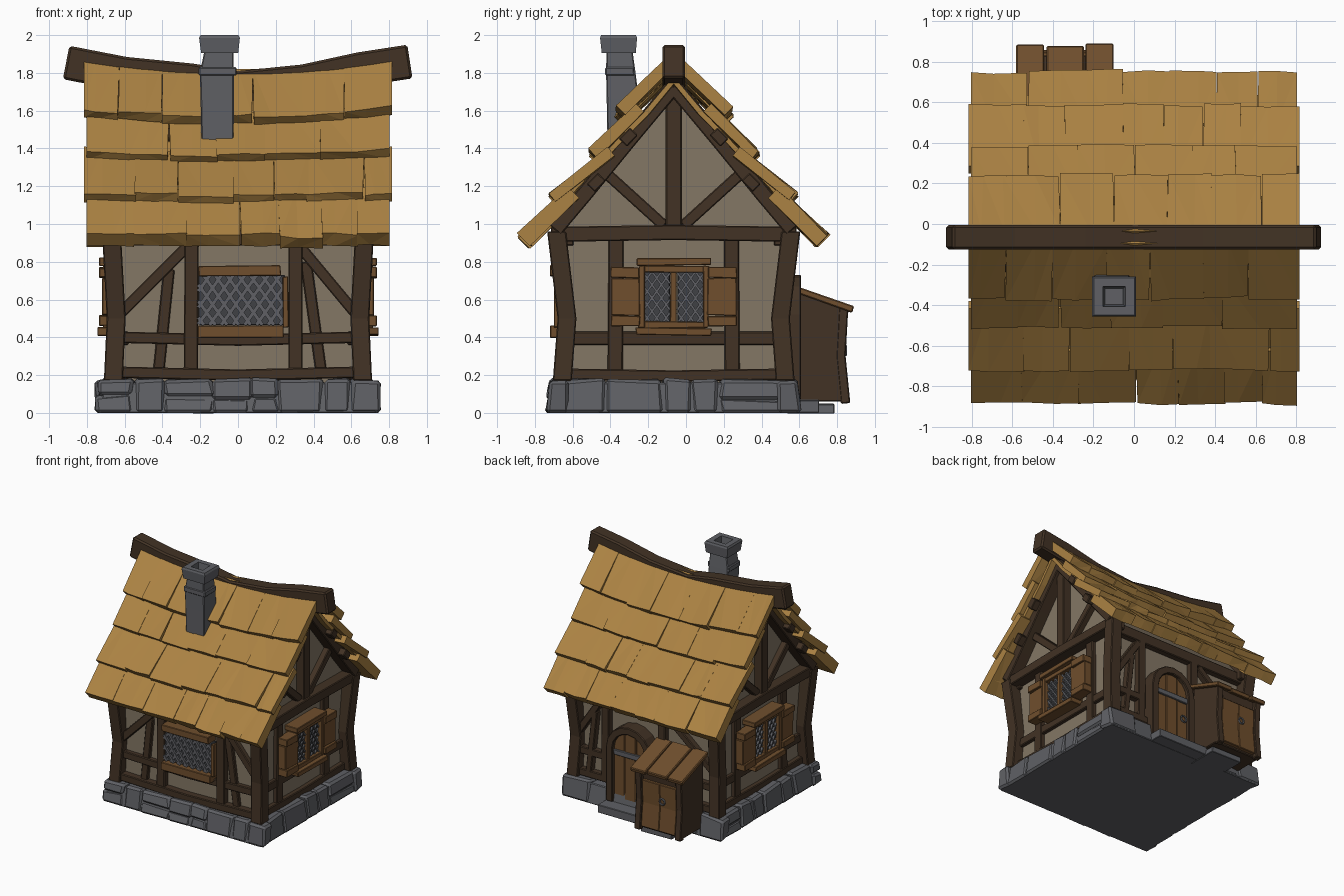
import bpy, bmesh, math, random
from mathutils import Vector as V

if "Cube" in bpy.data.objects:
    bpy.data.objects.remove(bpy.data.objects["Cube"])

random.seed(7)
R = random.uniform
CY = -0.065  # house centre line in y


def material(name, r, g, b):
    m = bpy.data.materials.new(name)
    m.diffuse_color = (r, g, b, 1)
    m.use_nodes = True
    m.node_tree.nodes["Principled BSDF"].inputs["Base Color"].default_value = m.diffuse_color
    return m


THATCH = material("shingle", 0.41, 0.225, 0.056)
DARK = material("dark_timber", 0.054, 0.032, 0.018)
WOOD = material("light_timber", 0.16, 0.077, 0.026)
PLASTER = material("plaster", 0.23, 0.185, 0.13)
STONE = material("stone", 0.115, 0.118, 0.13)
GLASS = material("window_backing", 0.05, 0.052, 0.058)

# Wall frames: (u along the wall, z up, d outward) -> world
front = lambda u, z, d: V((u, CY - d, z))
back = lambda u, z, d: V((u, CY + d, z))
right = lambda u, z, d: V((d, CY + u, z))
left = lambda u, z, d: V((-d, CY + u, z))
side = lambda y, z, x: V((x, y, z))


def finish(name, bm, mat, bevel=0):
    bmesh.ops.recalc_face_normals(bm, faces=bm.faces)
    me = bpy.data.meshes.new(name)
    bm.to_mesh(me)
    bm.free()
    ob = bpy.data.objects.new(name, me)
    bpy.context.collection.objects.link(ob)
    me.materials.append(mat)
    if bevel:
        mod = ob.modifiers.new("bevel", "BEVEL")
        mod.width, mod.segments = bevel, 1
    return ob


def skin(bm, rings):
    """Closed tube through equal-length rings, capped at both ends."""
    vs = [[bm.verts.new(p) for p in r] for r in rings]
    n = len(vs[0])
    for a, b in zip(vs, vs[1:]):
        for i in range(n):
            bm.faces.new((a[i], a[(i + 1) % n], b[(i + 1) % n], b[i]))
    bm.faces.new(vs[0])
    bm.faces.new(vs[-1])


def prism(name, wall, poly, d0, d1, mat, bevel=0.006):
    bm = bmesh.new()
    skin(bm, [[wall(u, z, d) for u, z in poly] for d in (d0, d1)])
    return finish(name, bm, mat, bevel)


def rect(name, wall, u0, u1, z0, z1, d0, d1, mat, j=0.004):
    q = [(u0, z0), (u1, z0), (u1, z1), (u0, z1)]
    return prism(name, wall, [(u + R(-j, j), z + R(-j, j)) for u, z in q], d0, d1, mat, 0.004)


def beam(name, wall, pts, w, d0, d1, mat=DARK, bevel=0.006):
    """Bent timber: a ribbon of width w along pts, from depth d0 to d1."""
    a, b = [], []
    for i, p in enumerate(pts):
        t = (V(pts[min(i + 1, len(pts) - 1)]) - V(pts[max(i - 1, 0)])).normalized()
        n = V((-t.y, t.x)) * w / 2
        a.append(V(p) + n)
        b.append(V(p) - n)
    return prism(name, wall, [tuple(p) for p in a + b[::-1]], d0, d1, mat, bevel)


def loft(name, secs, mat, bevel=0.006):
    bm = bmesh.new()
    skin(bm, [[(x + i * hx, y + k * hy, z) for i, k in ((-1, -1), (1, -1), (1, 1), (-1, 1))]
              for x, y, hx, hy, z in secs])
    return finish(name, bm, mat, bevel)


def lattice(name, wall, u0, u1, z0, z1, d, step, w):
    rect(name + "_backing", wall, u0, u1, z0, z1, d - 0.03, d, GLASS, 0)
    m, k = 1.4, 0
    c = u0 - (z1 - z0) / m
    while c < u1:
        a, b = max(u0, c), min(u1, c + (z1 - z0) / m)
        if b - a > 0.012:
            k += 1
            line = [(a, z0 + m * (a - c)), (b, z0 + m * (b - c))]
            beam(f"{name}_bar_{k}", wall, line, w, d - 0.005, d + 0.012, STONE, 0)
            beam(f"{name}_cross_bar_{k}", wall, [(u0 + u1 - u, z) for u, z in line],
                 w, d - 0.005, d + 0.018, STONE, 0)
        c += step


def ring(name, loc, r):
    bpy.ops.mesh.primitive_torus_add(location=loc, rotation=(math.pi / 2, 0, 0), major_radius=r,
                                     minor_radius=0.008, major_segments=10, minor_segments=5)
    ob = bpy.context.object
    ob.name = name
    ob.data.materials.append(STONE)


# Plaster body with gables
prism("plaster_walls", right, [(-0.56, 0.1), (0.56, 0.1), (0.56, 0.9), (0.6, 0.97), (0, 1.72),
                               (-0.6, 0.97), (-0.56, 0.9)], -0.62, 0.62, PLASTER, 0)

# Stone foundation: core, loose stones, doorstep
loft("foundation_core", [(0, CY, 0.73, 0.67, 0), (0, CY, 0.71, 0.64, 0.16)], STONE)
bm = bmesh.new()


def stone(wall, u0, u1, z0, z1, d0, d1):
    rings = []
    for z, k, h in ((z0, 0, 0), (z1, 0.025, 0.012)):
        rings.append([wall(u + R(-.015, .015), z + R(-h, h), d + R(-.008, .004))
                      for u, d in ((u0 + 0.002, d0), (u1 - 0.002, d0), (u1 - 0.002, d1 - k), (u0 + 0.002, d1 - k))])
    skin(bm, rings)


for wall, L, d in ((front, 0.75, 0.685), (back, 0.75, 0.685), (left, 0.6, 0.75), (right, 0.6, 0.75)):
    u = -L
    while u < L - 0.02:
        w = R(0.14, 0.32)
        e = L if u + w > L - 0.1 else u + w
        if not (wall is back and e > -0.08 and u < 0.3):
            split = R(0.07, 0.11) if R(0, 1) < 0.3 else 0
            if split:
                stone(wall, u, e, 0, split, d - 0.13, d)
            stone(wall, u, e, split, 0.178, d - 0.13, d - 0.005)
        u = e
finish("foundation_stones", bm, STONE, 0.016)
rect("doorstep", back, -0.3, 0.33, 0, 0.07, 0.6, 0.77, STONE)
rect("shed_footing", back, -0.42, -0.13, 0, 0.045, 0.6, 0.85, STONE)

# Bent corner posts
for sx in (-1, 1):
    for sy in (-1, 1):
        loft("corner_post", [(sx * x, CY + sy * y, 0.05, 0.05, z) for x, y, z in
                             ((0.66, 0.59, 0.17), (0.645, 0.565, 0.5), (0.67, 0.62, 0.96))], DARK)

# Gable ends: framing, window, shutters
for wall, tag in ((right, "right_"), (left, "left_")):
    def B(n, pts, w, d=0.66, m=DARK):
        beam(tag + n, wall, pts, w, 0.58, d, m)
    B("sill_beam", [(-0.58, 0.205), (0, 0.195), (0.58, 0.205)], 0.06)
    B("middle_beam", [(-0.58, 0.395), (0.58, 0.395)], 0.07, 0.65)
    B("tie_beam", [(-0.65, 0.945), (0, 0.955), (0.65, 0.945)], 0.08, 0.71)
    B("king_post", [(0, 0.97), (0, 1.72)], 0.085, 0.69)
    for s in (-1, 1):
        B("wall_stud", [(s * 0.31, 0.2), (s * 0.305, 0.92)], 0.08, 0.655)
        B("rafter", [(s * y, z) for y, z in ((0.63, 0.97), (0.47, 1.16), (0.25, 1.43), (0.0, 1.73))], 0.085, 0.72)
        B("gable_brace", [(s * 0.05, 0.99), (s * 0.37, 1.28)], 0.06, 0.67)
        a, b = sorted((s * 0.18, s * 0.333))
        for z0, z1, d in ((0.46, 0.515, 0.735), (0.515, 0.715, 0.72), (0.715, 0.77, 0.735)):
            rect(tag + "shutter_board", wall, a, b, z0, z1, 0.64, d, WOOD)
        lattice(tag + "window", wall, min(s * .02, s * .16), max(s * .02, s * .16), 0.475, 0.755, 0.67, 0.05, 0.012)
        rect(tag + "window_jamb", wall, s * 0.17 - 0.016, s * 0.17 + 0.016, 0.45, 0.78, 0.6, 0.715, WOOD)
    rect(tag + "window_mullion", wall, -0.018, 0.018, 0.46, 0.77, 0.6, 0.705, WOOD)
    for n, z0, z1 in (("head", 0.745, 0.78), ("foot", 0.45, 0.485)):
        rect(tag + "window_" + n, wall, -0.18, 0.18, z0, z1, 0.6, 0.71, WOOD)
    rect(tag + "window_lintel", wall, -0.195, 0.2, 0.78, 0.82, 0.6, 0.735, WOOD)
    rect(tag + "window_sill", wall, -0.2, 0.2, 0.41, 0.45, 0.6, 0.745, WOOD)

# Front wall framing and wide window
def F(n, pts, w, d=0.61):
    beam("front_" + n, front, pts, w, 0.53, d)


F("sill_beam", [(-0.62, 0.215), (0, 0.2), (0.62, 0.215)], 0.06, 0.62)
F("middle_beam", [(-0.62, 0.4), (0, 0.385), (0.62, 0.4)], 0.06, 0.6)
F("eave_beam", [(-0.65, 0.93), (0.65, 0.93)], 0.09, 0.64)
F("left_stud", [(-0.25, 0.2), (-0.245, 0.92)], 0.075)
F("right_stud", [(0.305, 0.2), (0.305, 0.92)], 0.075)
F("left_brace", [(-0.62, 0.53), (-0.26, 0.89)], 0.06, 0.6)
F("right_brace", [(0.62, 0.53), (0.32, 0.89)], 0.06, 0.6)
F("left_slant", [(-0.42, 0.22), (-0.365, 0.76)], 0.06, 0.59)
F("right_slant", [(0.44, 0.22), (0.36, 0.8)], 0.06, 0.59)
lattice("front_window", front, -0.21, 0.25, 0.465, 0.73, 0.605, 0.062, 0.02)
rect("front_window_jamb", front, 0.235, 0.268, 0.45, 0.72, 0.55, 0.635, WOOD)
rect("front_window_lintel", front, -0.21, 0.225, 0.725, 0.78, 0.55, 0.655, WOOD)
rect("front_window_sill", front, -0.215, 0.24, 0.4, 0.46, 0.55, 0.655, WOOD)

# Back wall framing
for n, pts, w in (("sill_beam_a", [(0.3, 0.21), (0.62, 0.21)], 0.06), ("sill_beam_b", [(-0.62, 0.21), (-0.1, 0.21)], 0.06),
                  ("middle_beam_a", [(0.36, 0.395), (0.62, 0.395)], 0.06),
                  ("middle_beam_b", [(-0.62, 0.395), (-0.12, 0.395)], 0.06),
                  ("stud_a", [(0.375, 0.2), (0.37, 0.92)], 0.07), ("stud_b", [(-0.15, 0.2), (-0.15, 0.92)], 0.07),
                  ("brace_a", [(0.4, 0.88), (0.62, 0.55)], 0.055), ("brace_b", [(-0.2, 0.88), (-0.62, 0.53)], 0.055),
                  ("slant", [(0.53, 0.22), (0.47, 0.75)], 0.05), ("eave_beam", [(-0.65, 0.93), (0.65, 0.93)], 0.09)):
    beam("back_" + n, back, pts, w, 0.53, 0.61)

# Arched door: frame, planks, strap, ring
DX, DZ = 0.11, 0.52
arc = [(DX + 0.18 * math.cos(a), DZ + 0.18 * math.sin(a)) for a in [math.pi * i / 8 for i in range(9)]]
beam("door_frame", back, [(DX + 0.18, 0.07)] + arc + [(DX - 0.18, 0.07)], 0.06, 0.54, 0.675)
top = lambda x: DZ + math.sqrt(max(0, 0.165 ** 2 - (x - DX) ** 2))
for i in range(3):
    a, b = DX - 0.16 + 0.107 * i + 0.001, DX - 0.054 + 0.107 * i
    prism("door_plank", back, [(a, 0.07), (b, 0.07), (b, top(b)), ((a + b) / 2, top((a + b) / 2)), (a, top(a))],
          0.54, 0.645 + 0.004 * (i % 2), WOOD)
rect("door_strap", back, DX - 0.15, DX + 0.15, 0.47, 0.51, 0.63, 0.66, STONE)
ring("door_ring", (0.0, CY + 0.66, 0.32), 0.026)

# Lean-to cupboard beside the door
prism("shed_body", side, [(0.56, 0.06), (0.83, 0.06), (0.81, 0.3), (0.83, 0.56), (0.56, 0.66)], -0.553, -0.127, DARK)
for x in (-0.555, -0.18):
    beam("shed_post", side, [(0.845, 0.05), (0.82, 0.3), (0.835, 0.57)], 0.05, x, x + 0.055)
for a, b in ((-0.498, -0.346), (-0.345, -0.182)):
    beam("shed_door_plank", side, [(0.84, 0.08), (0.82, 0.28), (0.828, 0.47)], 0.035, a, b, WOOD, 0.004)
for a, b, e in ((-0.58, -0.442, 0.885), (-0.43, -0.247, 0.878), (-0.24, -0.1, 0.89)):
    prism("shed_roof_plank", side, [(0.53, 0.655), (e - 0.01, 0.53), (e, 0.565), (0.53, 0.69)], a, b, WOOD)
ring("shed_ring", (-0.37, 0.845, 0.33), 0.024)

# Shingle rows: outer top (d, z), outer low (d, z), thickness, sag at top and bottom
ROWS = [((0.03, 1.89), (0.31, 1.61), 0.06, 0.07, 0.045), ((0.2, 1.64), (0.45, 1.39), 0.06, 0.05, 0.03),
        ((0.35, 1.41), (0.66, 1.17), 0.06, 0.03, 0.02), ((0.56, 1.2), (0.825, 0.94), 0.085, 0.02, 0.0)]
bow = lambda x: 1 - (x / 0.82) ** 2
for wall, tag in ((front, "front"), (back, "back")):
    for k, (t, l, th, s0, s1) in enumerate(ROWS):
        bm = bmesh.new()
        t, l = V(t), V(l)
        run = (l - t).normalized()
        n = V((-run.y, run.x))
        end = 0.815 - 0.012 * (k % 2)
        x = -end
        while x < end - 0.01:
            e = x + R(0.17, 0.3)
            e = end if e > end - 0.1 else e
            lift, slip, taper = R(-0.01, 0.008), R(-0.016, 0.006), R(-0.01, 0.01)
            rings = []
            for u in (x, x + (e - x) * R(0.35, 0.65), e):
                r = []
                for p, sag, h, low in ((t, s0, 0, 0), (l, s1, 0, 1), (l, s1, th, 1), (t, s0, th, 0)):
                    q = p - n * h + low * (run * (slip + R(-.005, .005)) + n * (lift + R(-.007, .007)))
                    r.append(wall(u + low * taper * (abs(u) < end - 0.01), q.y - sag * bow(u), q.x))
                rings.append(r)
            skin(bm, rings)
            x = e
        bmesh.ops.triangulate(bm, faces=[f for f in bm.faces])
        finish(f"{tag}_shingles_row_{k + 1}", bm, THATCH)
    # Thin deck under the shingles
    deck = [(0, 1.79), (0.15, 1.61), (0.4, 1.345), (0.6, 1.13), (0.7, 0.98),
            (0.68, 0.965), (0.58, 1.115), (0.38, 1.33), (0.13, 1.59), (0, 1.75)]
    bm = bmesh.new()
    skin(bm, [[wall(u, z - 0.075 * bow(u) * (z - 0.95) / 0.85, d) for d, z in deck]
              for u in (-0.77, -0.4, 0, 0.4, 0.77)])
    finish(tag + "_roof_deck", bm, THATCH)
    # Purlins poking out under the roof edge
    for d, z in ((0.41, 1.22), (0.24, 1.46)):
        a = V((0.7, -0.72)) * 0.042
        beam(tag + "_purlin", right if wall is back else lambda u, z, d: V((d, CY - u, z)),
             [(d - a.x, z - a.y), (d + a.x, z + a.y)], 0.06, -0.775, 0.775)

# Sagging ridge beam
beam("ridge_beam", front, [(-0.91, 1.855), (-0.6, 1.795), (-0.25, 1.76), (0, 1.72), (0.35, 1.755),
                           (0.65, 1.82), (0.91, 1.86)], 0.18, -0.06, 0.06, DARK, 0.012)

# Leaning chimney with hollow cap
loft("chimney_shaft", [(-0.108, -0.325, 0.085, 0.09, 1.4), (-0.11, -0.335, 0.088, 0.085, 1.66),
                       (-0.112, -0.345, 0.09, 0.078, 1.8), (-0.1, -0.353, 0.075, 0.068, 1.93)], STONE)
loft("chimney_band", [(-0.108, -0.35, 0.1, 0.078, 1.785), (-0.108, -0.352, 0.1, 0.076, 1.83)], STONE)
loft("chimney_cap", [(-0.097, -0.356, 0.098, 0.09, 1.905), (-0.098, -0.357, 0.108, 0.098, 1.985),
                     (-0.098, -0.357, 0.1, 0.092, 2.0), (-0.098, -0.357, 0.055, 0.05, 2.0),
                     (-0.098, -0.357, 0.045, 0.04, 1.93)], STONE, 0)
